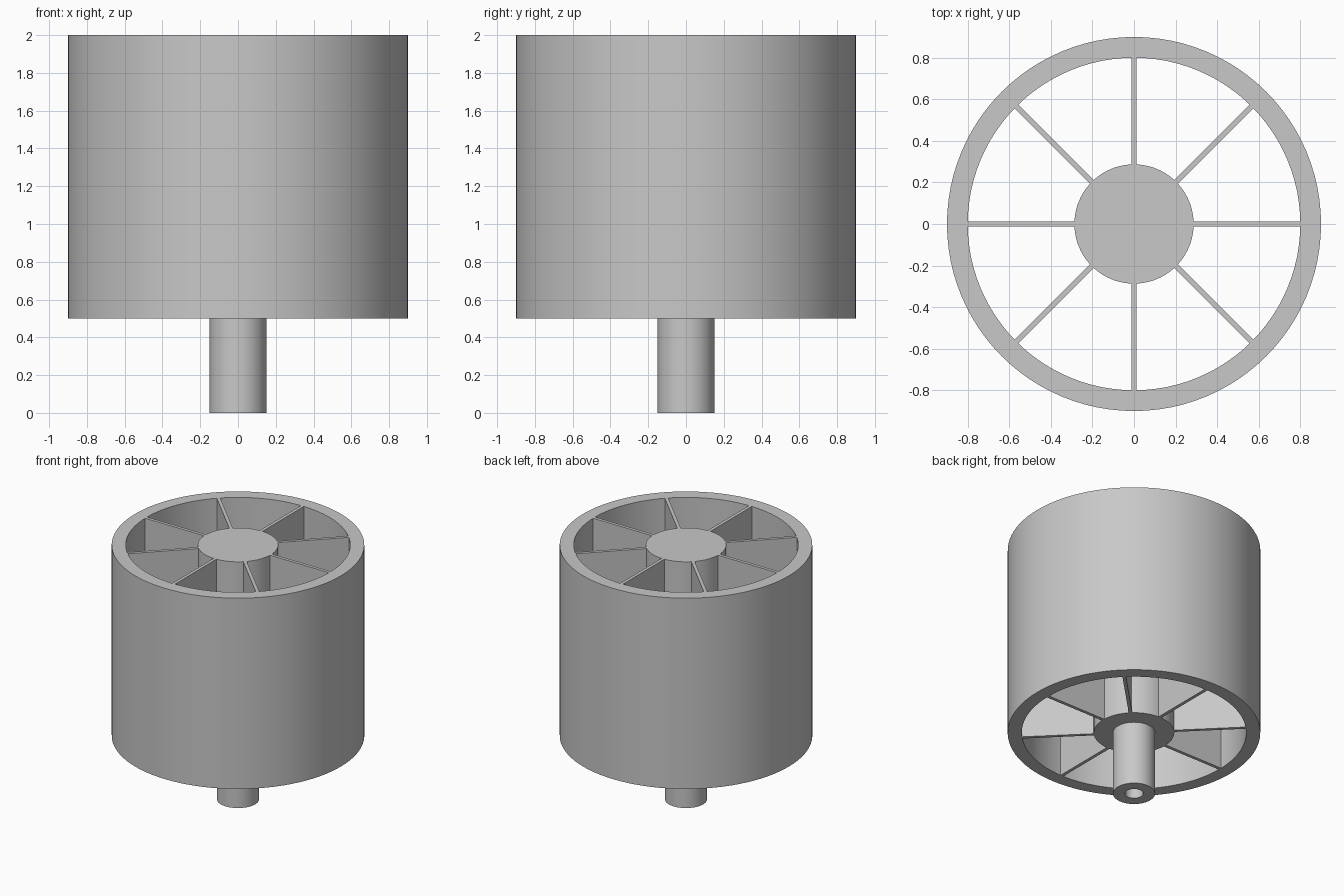
import bpy
import bmesh
from math import cos, sin, tau, radians
from mathutils import Matrix

TOP, BOTTOM = 2.0, 0.5
OUTER, INNER, HUB = 0.9, 0.8, 0.287
STEM, BORE, BORE_TOP = 0.15, 0.065, 0.5
FIN_THICK, FIN_COUNT = 0.025, 8
SEGMENTS = 96

cube = bpy.data.objects.get("Cube")
if cube:
    bpy.data.objects.remove(cube, do_unlink=True)

grey = bpy.data.materials.new("plain_grey")
grey.use_nodes = True
colour = (0.58, 0.58, 0.58, 1)
grey.diffuse_color = colour
grey.node_tree.nodes["Principled BSDF"].inputs["Base Color"].default_value = colour


def finish(name, bm, smooth=False):
    bmesh.ops.recalc_face_normals(bm, faces=bm.faces[:])
    mesh = bpy.data.meshes.new(name)
    bm.to_mesh(mesh)
    bm.free()
    mesh.materials.append(grey)
    obj = bpy.data.objects.new(name, mesh)
    bpy.context.collection.objects.link(obj)
    if smooth:
        bpy.ops.object.select_all(action="DESELECT")
        obj.select_set(True)
        bpy.context.view_layer.objects.active = obj
        bpy.ops.object.shade_smooth_by_angle(angle=radians(30))
    return obj


def lathe(name, profile, closed=False):
    """Revolve (radius, height) points about z; open profiles get end caps."""
    bm = bmesh.new()
    rings = []
    for r, z in profile:
        rings.append([bm.verts.new((r * cos(tau * i / SEGMENTS), r * sin(tau * i / SEGMENTS), z))
                      for i in range(SEGMENTS)])
    pairs = list(zip(rings, rings[1:]))
    if closed:
        pairs.append((rings[-1], rings[0]))
    else:
        bm.faces.new(rings[0])
        bm.faces.new(rings[-1])
    for a, b in pairs:
        for i in range(SEGMENTS):
            j = (i + 1) % SEGMENTS
            bm.faces.new((a[i], a[j], b[j], b[i]))
    return finish(name, bm, smooth=True)


# Outer drum wall
lathe("outer_ring", [(OUTER, BOTTOM), (OUTER, TOP), (INNER, TOP), (INNER, BOTTOM)], closed=True)

# Solid hub with a narrower stem and a blind bore from below
lathe("hub_and_stem", [(HUB, TOP), (HUB, BOTTOM), (STEM, BOTTOM), (STEM, 0),
                       (BORE, 0), (BORE, BORE_TOP)])

# Radial fins joining hub to drum
overlap = 0.004
length = INNER - HUB + 2 * overlap
for k in range(FIN_COUNT):
    bm = bmesh.new()
    bmesh.ops.create_cube(bm, size=1, matrix=(
        Matrix.Rotation(tau * k / FIN_COUNT, 4, "Z")
        @ Matrix.Translation(((INNER + HUB) / 2, 0, (TOP + BOTTOM) / 2))
        @ Matrix.Diagonal((length, FIN_THICK, TOP - BOTTOM, 1))))
    finish(f"fin_{k + 1}", bm)
